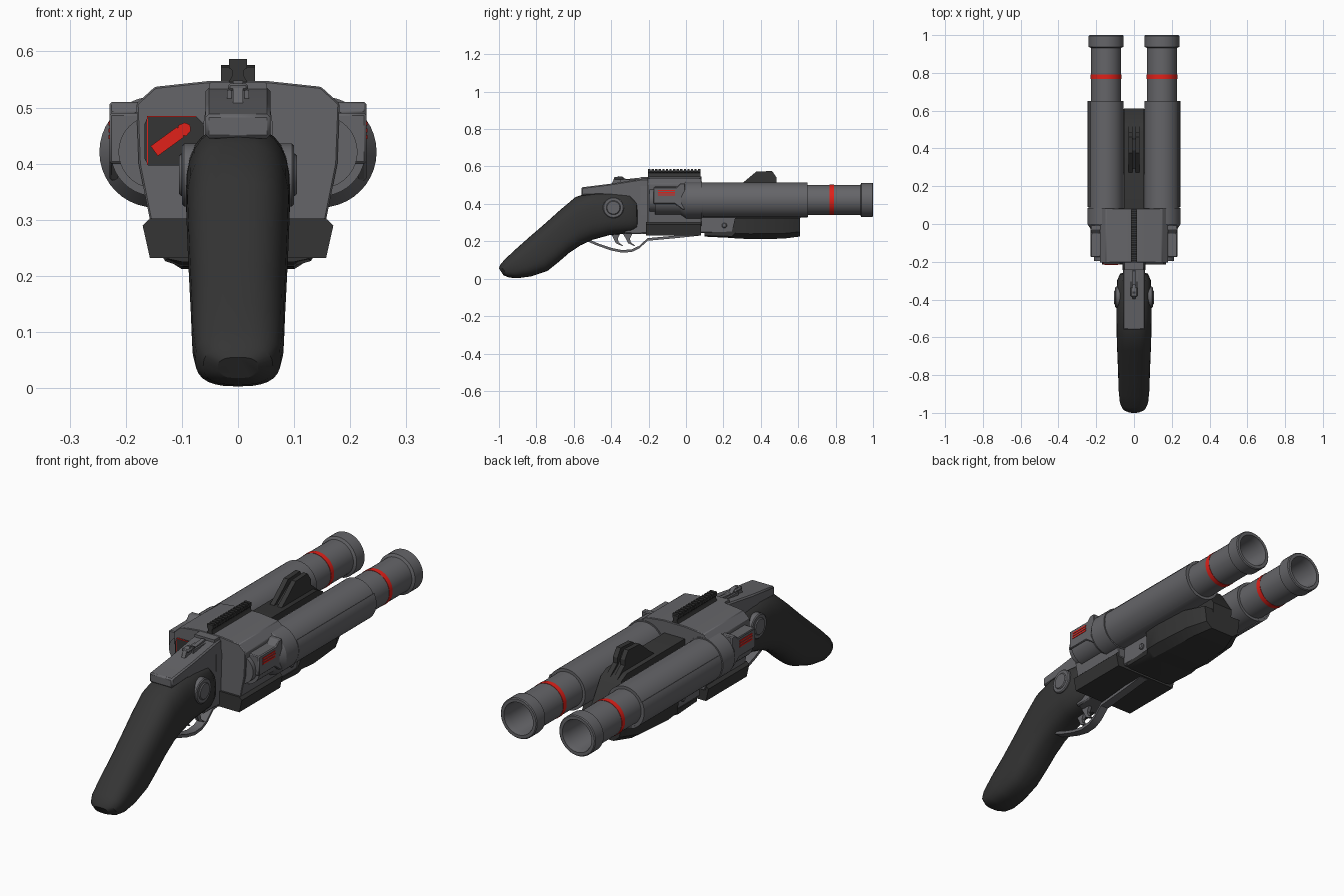
import bpy, bmesh
from math import sin, cos, pi, radians


def material(name, rgb):
    m = bpy.data.materials.new(name)
    m.diffuse_color = (*rgb, 1)
    return m


STEEL = material("steel", (0.13, 0.13, 0.14))
DARK = material("dark_polymer", (0.035, 0.035, 0.035))
RED = material("red_paint", (0.75, 0.015, 0.01))
BX, BZ = 0.148, 0.421          # barrel axis


def loft(name, rings, mat, closed=False, bevel=0):
    """Skin a list of equal-length rings of 3D points; cap ends unless closed."""
    bm = bmesh.new()
    vs = [[bm.verts.new(p) for p in r] for r in rings]
    n, m = len(rings[0]), len(rings)
    for i in range(m if closed else m - 1):
        a, b = vs[i], vs[(i + 1) % m]
        for j in range(n):
            k = (j + 1) % n
            bm.faces.new((a[j], a[k], b[k], b[j]))
    if not closed:
        bm.faces.new(vs[0])
        bm.faces.new(vs[-1])
    bmesh.ops.recalc_face_normals(bm, faces=bm.faces[:])
    me = bpy.data.meshes.new(name)
    bm.to_mesh(me)
    bm.free()
    me.materials.append(mat)
    ob = bpy.data.objects.new(name, me)
    bpy.context.collection.objects.link(ob)
    if bevel:
        b = ob.modifiers.new("bevel", 'BEVEL')
        b.width, b.segments = bevel, 1
    return ob


def side_prism(name, yz, x0, x1, mat, bevel=0):
    return loft(name, [[(x, y, z) for y, z in yz] for x in (x0, x1)], mat, bevel=bevel)


def front_prism(name, xz, y0, y1, mat, bevel=0):
    return loft(name, [[(x, y, z) for x, z in xz] for y in (y0, y1)], mat, bevel=bevel)


def box(name, x0, x1, y0, y1, z0, z1, mat, bevel=0):
    return side_prism(name, [(y0, z0), (y1, z0), (y1, z1), (y0, z1)], x0, x1, mat, bevel)


def mirrored(half):
    return half + [(-x, z) for x, z in reversed(half)]


def lathe(name, cx, prof, mat, n=40, a0=0, a1=2 * pi):
    """Revolve closed (radius, y) profile round a barrel axis."""
    full = a1 - a0 > 6.28
    rings = []
    for i in range(n if full else n + 1):
        a = a0 + (a1 - a0) * i / n
        rings.append([(cx + r * cos(a), y, BZ + r * sin(a)) for r, y in prof])
    return loft(name, rings, mat, closed=full)


def cyl_x(name, y, z, r, x0, x1, mat, n=28):
    return side_prism(name, [(y + r * cos(2 * pi * i / n), z + r * sin(2 * pi * i / n))
                             for i in range(n)], x0, x1, mat, 0.004)


def strip(name, pts, hw, t, mat):
    """Flat bar of half-width hw and thickness t following a y-z path."""
    rings = [[(-hw, y, z), (hw, y, z), (hw, y, z + t), (-hw, y, z + t)] for y, z in pts]
    return loft(name, rings, mat)


# Paired barrels, jackets, breech cylinders and side vents
for s, tag in ((-1, "left"), (1, "right")):
    cx = s * BX
    lathe(f"barrel_{tag}", cx, [(0.068, 0.1), (0.08, 0.1), (0.08, 0.932), (0.092, 0.938),
          (0.092, 0.996), (0.088, 1.0), (0.074, 1.0), (0.068, 0.97)], STEEL)
    lathe(f"bore_plug_{tag}", cx, [(0.001, 0.3), (0.07, 0.3), (0.07, 0.32), (0.001, 0.32)], STEEL)
    lathe(f"red_band_{tag}", cx, [(0.078, 0.768), (0.0815, 0.768), (0.0815, 0.791), (0.078, 0.791)], RED)
    lathe(f"jacket_{tag}", cx, [(0.07, 0.08), (0.093, 0.08), (0.093, 0.65), (0.07, 0.65)], STEEL)
    mid = 0 if s > 0 else pi
    lathe(f"jacket_shell_{tag}", cx, [(0.088, 0.09), (0.097, 0.09), (0.097, 0.652), (0.088, 0.652)],
          STEEL, 20, mid - radians(70 if s > 0 else 28), mid + radians(28 if s > 0 else 70))
    lathe(f"breech_{tag}", cx, [(0.001, -0.195), (0.065, -0.195), (0.065, -0.165), (0.079, -0.165),
          (0.079, -0.03), (0.099, 0.0), (0.099, 0.085), (0.001, 0.085)], STEEL)
    side_prism(f"vent_panel_{tag}", [(-0.175, 0.40), (-0.06, 0.40), (-0.02, 0.37), (-0.005, 0.37),
               (-0.005, 0.51), (-0.03, 0.51), (-0.05, 0.49), (-0.175, 0.49)],
               s * 0.15, s * 0.229, STEEL, 0.004)
    for i in range(3):
        z = 0.444 + i * 0.012
        box(f"vent_slot_{tag}_{i}", s * 0.2, s * 0.231, -0.15, -0.06, z, z + 0.007, RED)
    # Grip boss and fore-end pin
    cyl_x(f"grip_boss_{tag}", -0.388, 0.38, 0.056, s * 0.05, s * 0.1, STEEL)
    cyl_x(f"grip_boss_cap_{tag}", -0.388, 0.38, 0.038, s * 0.09, s * 0.105, STEEL)
    cyl_x(f"mount_pin_{tag}", 0.205, 0.285, 0.014, s * 0.1, s * 0.135, STEEL, 16)

# Receiver body and its lower block
front_prism("receiver", mirrored([(0.155, 0.28), (0.157, 0.30), (0.177, 0.40), (0.181, 0.507),
            (0.148, 0.537), (0.055, 0.547)]), -0.205, 0.083, STEEL, 0.003)
front_prism("receiver_lower_block", mirrored([(0.157, 0.232), (0.170, 0.29), (0.157, 0.302)]),
            -0.215, 0.08, DARK)
front_prism("receiver_back_plate", mirrored([(0.055, 0.24), (0.062, 0.47), (0.05, 0.545)]),
            -0.243, -0.2, STEEL)

# Shell indicator panel on the back face
front_prism("indicator_panel", [(-0.16, 0.397), (-0.07, 0.397), (-0.06, 0.41), (-0.06, 0.47),
            (-0.075, 0.485), (-0.16, 0.485), (-0.167, 0.47), (-0.167, 0.41)], -0.212, -0.2, DARK)
for n, b in (("side", (-0.162, -0.16, 0.398, 0.484)), ("top", (-0.162, -0.075, 0.483, 0.485))):
    box(f"indicator_edge_{n}", b[0], b[1], -0.214, -0.205, b[2], b[3], RED)
ca, sa = cos(radians(36)), sin(radians(36))
shell = [(-0.04, -0.011), (0.018, -0.011), (0.018, -0.008), (0.022, -0.012), (0.034, -0.009),
         (0.039, 0), (0.034, 0.009), (0.022, 0.012), (0.018, 0.008), (0.018, 0.011), (-0.04, 0.011)]
front_prism("indicator_shell", [(-0.117 + u * ca - v * sa, 0.446 + u * sa + v * ca)
            for u, v in shell], -0.217, -0.205, RED)

# Toothed top rail
front_prism("rail_base", mirrored([(0.02, 0.54), (0.01, 0.557), (0.01, 0.565), (0.015, 0.572),
            (0.015, 0.579)]), -0.203, 0.078, DARK)
for i in range(15):
    y = -0.203 + i * 0.0191
    box(f"rail_tooth_{i}", -0.016, 0.016, y, y + 0.012, 0.57, 0.587, DARK)

# Tang running back over the grip
side_prism("tang", [(-0.56, 0.445), (-0.56, 0.488), (-0.40, 0.508), (-0.23, 0.535), (-0.2, 0.535),
           (-0.2, 0.24), (-0.33, 0.24), (-0.33, 0.42), (-0.45, 0.45)], -0.058, 0.058, STEEL, 0.006)
# Hammer
side_prism("hammer", [(-0.40, 0.50), (-0.385, 0.535), (-0.36, 0.548), (-0.34, 0.545), (-0.32, 0.532),
           (-0.25, 0.54), (-0.24, 0.52), (-0.24, 0.50)], -0.009, 0.009, STEEL)
box("hammer_spur", -0.018, 0.018, -0.385, -0.335, 0.53, 0.543, STEEL, 0.004)
for s in (-1, 1):
    box(f"hammer_cheek_{s}", s * 0.012, s * 0.02, -0.35, -0.24, 0.50, 0.531, STEEL)

# Smooth grip: top point, bottom point and half-width per station
stations = [((-0.258, 0.38), (-0.255, 0.29), 0.050), ((-0.265, 0.425), (-0.262, 0.255), 0.074),
            ((-0.30, 0.457), (-0.295, 0.243), 0.089), ((-0.40, 0.467), (-0.41, 0.233), 0.093),
            ((-0.50, 0.465), (-0.50, 0.208), 0.093), ((-0.59, 0.437), (-0.565, 0.178), 0.092),
            ((-0.67, 0.37), (-0.625, 0.138), 0.090), ((-0.757, 0.292), (-0.68, 0.09), 0.087),
            ((-0.837, 0.223), (-0.74, 0.042), 0.084), ((-0.917, 0.152), (-0.83, 0.012), 0.082),
            ((-0.972, 0.10), (-0.90, 0.003), 0.076), ((-0.994, 0.073), (-0.945, 0.006), 0.062),
            ((-1.0, 0.055), (-0.975, 0.018), 0.036)]
rings = []
for (ty, tz), (by, bz), w in stations:
    ring = []
    for i in range(28):
        a = 2 * pi * i / 28
        c, d = cos(a), sin(a)
        u = abs(c) ** 0.75 * (1 if c > 0 else -1)
        v = abs(d) ** 0.75 * (1 if d > 0 else -1) * 0.5 + 0.5
        ring.append((w * u, by + (ty - by) * v, bz + (tz - bz) * v))
    rings.append(ring)
loft("grip", rings, DARK)

# Trigger guard and two triggers
strip("trigger_guard", [(-0.54, 0.205), (-0.47, 0.175), (-0.40, 0.151), (-0.34, 0.139), (-0.29, 0.143),
      (-0.25, 0.162), (-0.205, 0.203), (-0.05, 0.217), (0.07, 0.23)], 0.02, 0.014, STEEL)
for i, y in enumerate((-0.375, -0.31)):
    x = (-0.012, 0.012)[i]
    side_prism(f"trigger_{i}", [(y - 0.03, 0.245), (y + 0.025, 0.245), (y + 0.01, 0.215),
               (y + 0.015, 0.195), (y + 0.04, 0.175), (y + 0.03, 0.176), (y, 0.19),
               (y - 0.012, 0.215)], x - 0.008, x + 0.008, STEEL)

# Fore-end under the barrels, with its metal mount
rings = []
for y, wt, wm, wb, zt, zb in ((0.10, 0.125, 0.125, 0.10, 0.247, 0.225), (0.245, 0.13, 0.13, 0.10, 0.252, 0.218),
                              (0.262, 0.15, 0.14, 0.10, 0.325, 0.216), (0.34, 0.155, 0.145, 0.10, 0.325, 0.212),
                              (0.52, 0.145, 0.13, 0.09, 0.325, 0.214), (0.61, 0.10, 0.09, 0.06, 0.325, 0.226)):
    rings.append([(x, y, z) for x, z in
                  mirrored([(wb, zb), (wm, zb + 0.25 * (zt - zb)), (wt, zt)])])
loft("fore_end", rings, DARK)
box("fore_end_mount", -0.125, 0.125, 0.07, 0.27, 0.245, 0.34, STEEL, 0.006)

# Centre spine between the barrels and the notched sight fin
side_prism("centre_spine", [(0.07, 0.30), (0.61, 0.30), (0.612, 0.36), (0.54, 0.47), (0.50, 0.49),
           (0.07, 0.49)], -0.052, 0.052, DARK)
for s in (-1, 1):
    side_prism(f"sight_fin_{s}", [(0.26, 0.48), (0.31, 0.518), (0.375, 0.572), (0.46, 0.576),
               (0.485, 0.54), (0.485, 0.515), (0.54, 0.47)], s * 0.008, s * 0.03, DARK)
side_prism("sight_fin_core", [(0.28, 0.48), (0.33, 0.515), (0.39, 0.555), (0.45, 0.555),
           (0.475, 0.51), (0.53, 0.47)], -0.009, 0.009, DARK)

# Smooth the round surfaces, keep hard edges
for ob in bpy.data.objects:
    ob.select_set(True)
    bpy.context.view_layer.objects.active = ob
bpy.ops.object.shade_smooth_by_angle(angle=radians(32))
